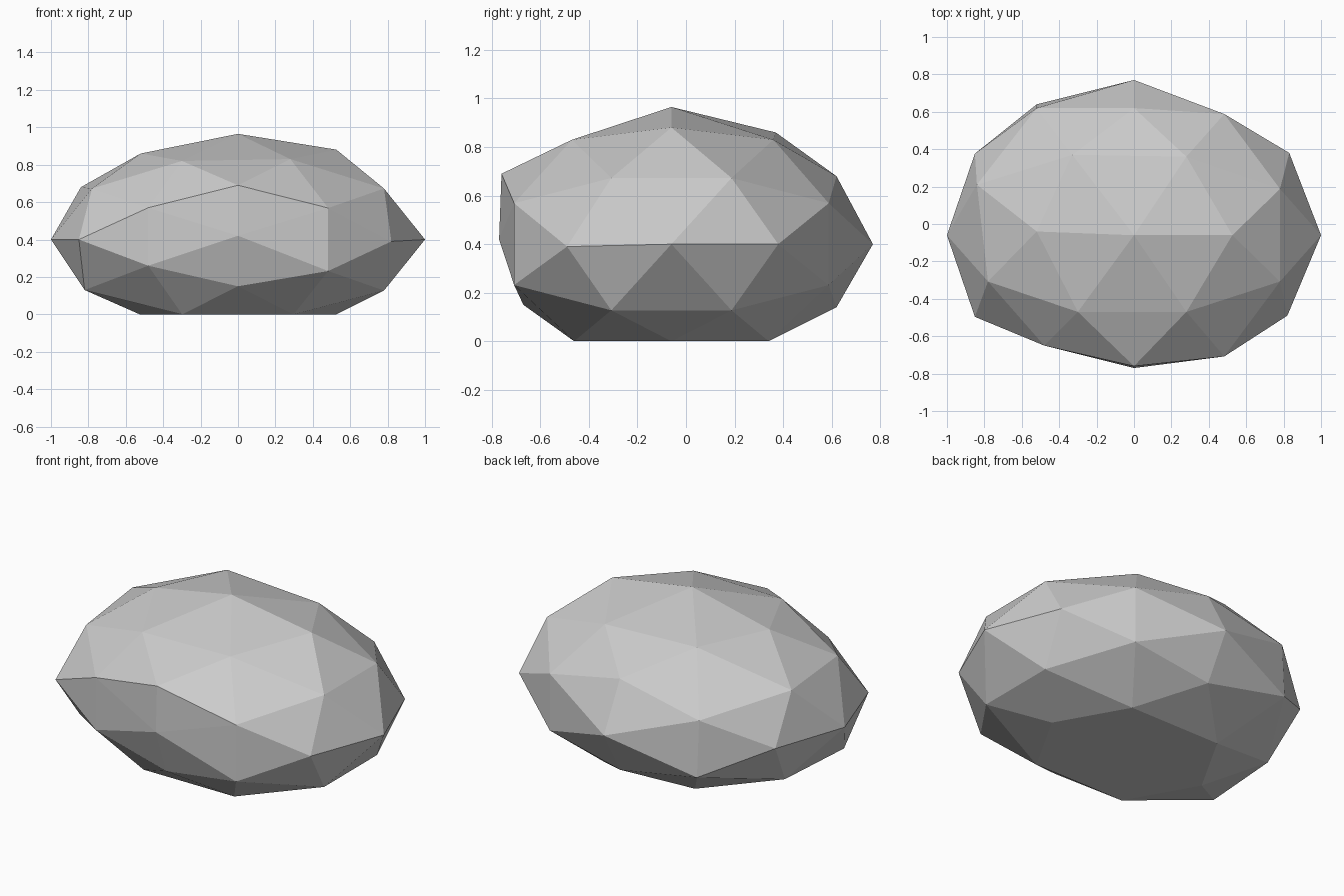
import bpy
import bmesh
import math
from mathutils import Matrix, Vector

default_cube = bpy.data.objects.get("Cube")
if default_cube:
    bpy.data.objects.remove(default_cube, do_unlink=True)

CENTRE = Vector((0, -0.06, 0.4))
RADII = Vector((1, 0.83, 0.565))

# Irregular corners: each spot pulls the closest corner of the boulder to it
CHIPS = [
    # front face, worn flatter than the rest
    (0, -0.76, 0.69), (0, -0.77, 0.42), (0, -0.67, 0.15),
    (-0.48, -0.65, 0.57), (-0.48, -0.65, 0.26),
    # back face
    (0, 0.62, 0.68), (0, 0.62, 0.14),
    (-0.52, 0.62, 0.57), (-0.52, 0.64, 0.24),
    # crown
    (-0.52, -0.04, 0.86), (-0.33, 0.37, 0.86), (0.28, 0.36, 0.83),
    (0.28, -0.47, 0.83), (-0.3, -0.47, 0.82),
    # sides
    (-0.84, 0.21, 0.68), (0.83, 0.38, 0.4), (0.82, -0.49, 0.39),
    (-0.82, -0.31, 0.13),
]


def make_material(name, colour):
    material = bpy.data.materials.new(name)
    material.use_nodes = True
    material.diffuse_color = colour
    shader = material.node_tree.nodes["Principled BSDF"]
    shader.inputs["Base Color"].default_value = colour
    shader.inputs["Roughness"].default_value = 0.9
    return material


def is_edge_corner(direction):
    """True for corners lying off all three axis planes."""
    return min(abs(value) for value in direction) > 0.1


def build_boulder(name, material):
    bm = bmesh.new()
    bmesh.ops.create_icosphere(bm, subdivisions=2, radius=1)

    # Turn the sphere so that an edge, not a corner, crosses the top
    tilt = Matrix.Rotation(-math.atan(2) / 2, 3, "Y")
    bmesh.ops.rotate(bm, verts=bm.verts, cent=(0, 0, 0), matrix=tilt)

    # Squash into an ellipsoid, with slightly sunken intermediate corners
    for vert in bm.verts:
        shrink = 0.965 if is_edge_corner(vert.co) else 1
        vert.co = CENTRE + vert.co * RADII * shrink

    # Chip the corners
    for chip in CHIPS:
        target = Vector(chip)
        nearest = min(bm.verts, key=lambda v: (v.co - target).length)
        nearest.co = target

    # Flatten the base onto the ground
    for vert in bm.verts:
        vert.co.z = max(vert.co.z, 0)

    bmesh.ops.recalc_face_normals(bm, faces=bm.faces)
    mesh = bpy.data.meshes.new(name)
    bm.to_mesh(mesh)
    bm.free()
    mesh.materials.append(material)
    boulder = bpy.data.objects.new(name, mesh)
    bpy.context.collection.objects.link(boulder)
    return boulder


stone_grey = make_material("stone grey", (0.6, 0.6, 0.6, 1))
build_boulder("boulder", stone_grey)
